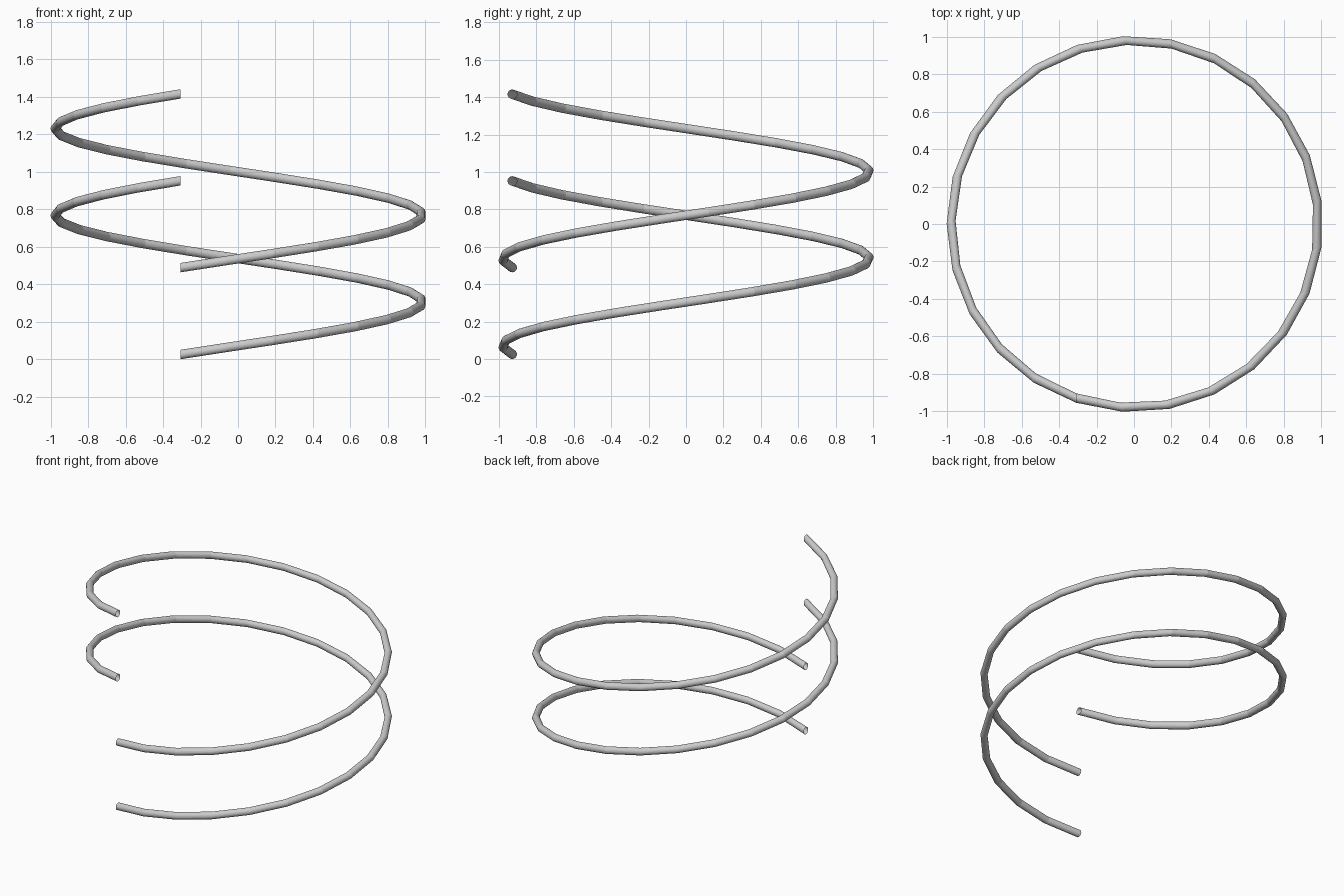
import bpy, bmesh
from math import pi
from mathutils import Matrix, Vector

if "Cube" in bpy.data.objects:
    bpy.data.objects.remove(bpy.data.objects["Cube"])

R_TUBE = 0.025      # tube radius
PITCH = 0.927       # rise over one full turn
STEPS = 25


def helix(name, z):
    bm = bmesh.new()
    # round profile standing in the YZ plane
    m = Matrix.Translation((-0.312, -0.929, z)) @ Matrix.Rotation(pi / 2, 4, 'Y')
    bmesh.ops.create_circle(bm, cap_ends=False, radius=R_TUBE, segments=32, matrix=m)
    # sweep it once around the axis while rising
    bmesh.ops.spin(bm, geom=bm.verts[:] + bm.edges[:], cent=(0, 0, 0), axis=(0, 0, 1),
                   dvec=Vector((0, 0, PITCH / STEPS)), angle=2 * pi, steps=STEPS)
    bmesh.ops.recalc_face_normals(bm, faces=bm.faces[:])
    mesh = bpy.data.meshes.new(name)
    bm.to_mesh(mesh)
    bm.free()
    obj = bpy.data.objects.new(name, mesh)
    obj.location.x = 0.004
    bpy.context.collection.objects.link(obj)


# two identical coils, half a pitch apart in height
helix("lower_coil", R_TUBE)
helix("upper_coil", R_TUBE + PITCH / 2)
